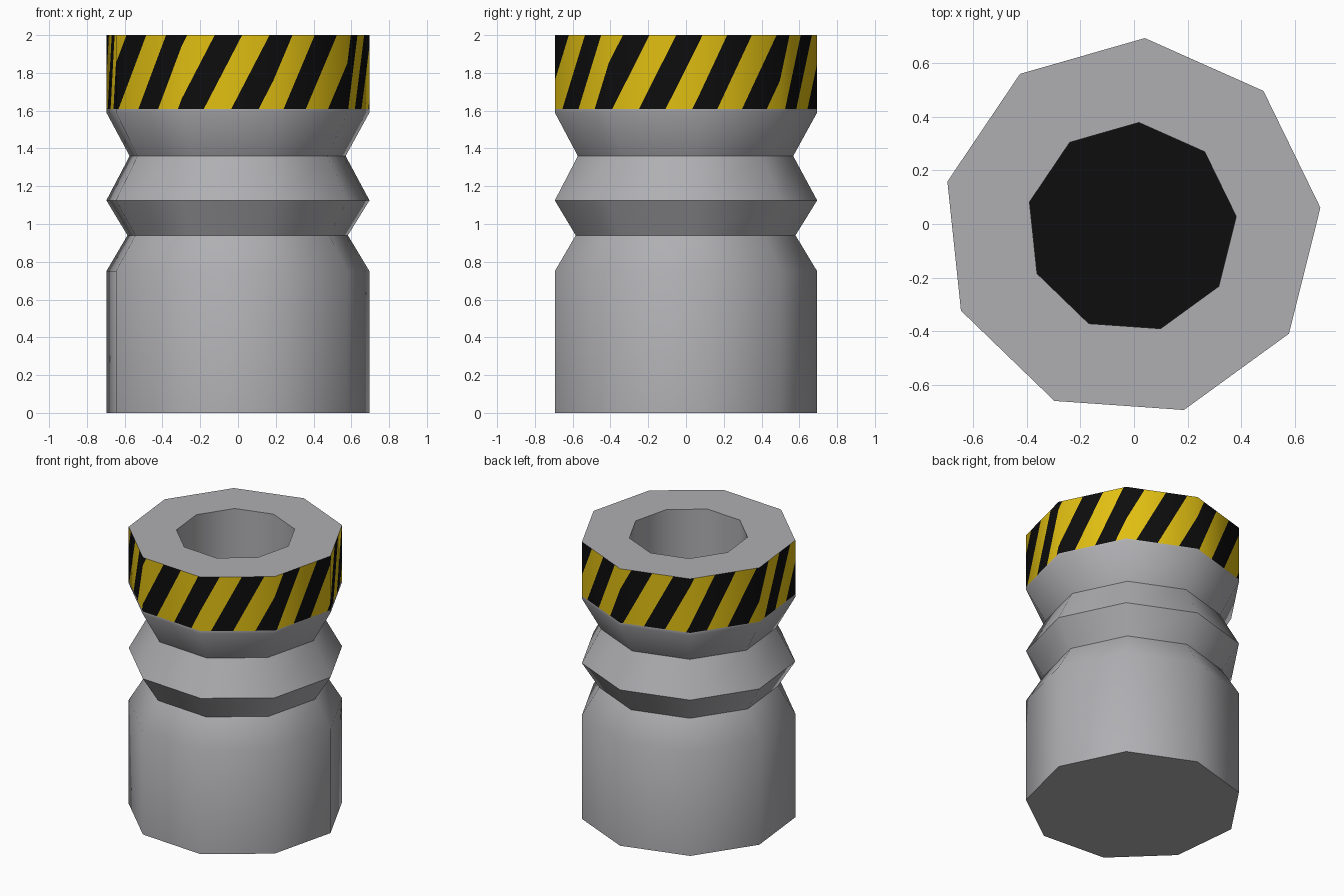
import bpy, bmesh, math
from mathutils import Vector

if "Cube" in bpy.data.objects:
    bpy.data.objects.remove(bpy.data.objects["Cube"])

N = 9                       # sides
R = 0.709                   # outer corner radius
CX, CY = -0.009, -0.013     # axis position that centres the nine-sided outline
START = math.radians(246)   # first corner, left end of the front side
STEP = 2 * math.pi / N
BAND_LOW, TOP = 1.61, 2.0


def material(name, rgb):
    m = bpy.data.materials.new(name)
    m.diffuse_color = (*rgb, 1)
    m.use_nodes = True
    m.node_tree.nodes["Principled BSDF"].inputs["Base Color"].default_value = m.diffuse_color
    return m


grey = material("grey metal", (0.43, 0.43, 0.45))
yellow = material("hazard yellow", (0.75, 0.52, 0.006))
black = material("black", (0.004, 0.004, 0.004))


def corner(i, r, z):
    a = START + i * STEP
    return Vector((CX + r * math.cos(a), CY + r * math.sin(a), z))


def make_object(name, bm, mats):
    me = bpy.data.meshes.new(name)
    bm.to_mesh(me)
    bm.free()
    ob = bpy.data.objects.new(name, me)
    bpy.context.collection.objects.link(ob)
    for m in mats:
        me.materials.append(m)
    return ob


def lathe(name, profile, mats, cap_start=False, cap_end=False, end_mat=0):
    """Nine-sided turned shape from (radius, height) points."""
    bm = bmesh.new()
    rings = [[bm.verts.new(corner(i, r, z)) for i in range(N)] for r, z in profile]
    for a, b in zip(rings, rings[1:]):
        for i in range(N):
            j = (i + 1) % N
            bm.faces.new((a[i], a[j], b[j], b[i]))
    if cap_start:
        bm.faces.new(rings[0][::-1])
    if cap_end:
        bm.faces.new(rings[-1]).material_index = end_mat
    ob = make_object(name, bm, mats)
    bpy.ops.object.select_all(action='DESELECT')
    ob.select_set(True)
    bpy.context.view_layer.objects.active = ob
    bpy.ops.object.shade_smooth_by_angle(angle=math.radians(45))
    return ob


# Grooved body with closed base
lathe("body", [(R, 0), (R, 0.75), (0.594, 0.94), (R, 1.125), (0.582, 1.36),
               (R, 1.59), (R, BAND_LOW)], [grey], cap_start=True)

# Flat rim, bore wall and black bore floor
lathe("rim_and_bore", [(R, TOP), (0.393, TOP), (0.393, 1.0)], [grey, black],
      cap_end=True, end_mat=1)

# Hazard band: each side is cut along slanted stripe edges
SIDE = 2 * R * math.sin(STEP / 2)
PERIOD = N * SIDE / 15
SLANT = 0.52
U0 = 0.32                   # a yellow stripe starts here on the top edge

bm = bmesh.new()
low = [bm.verts.new(corner(i, R, BAND_LOW)) for i in range(N)]
high = [bm.verts.new(corner(i, R, TOP)) for i in range(N)]
for i in range(N):
    j = (i + 1) % N
    bm.faces.new((low[i], low[j], high[j], high[i]))


def side_of(face):
    c = face.calc_center_median()
    a = math.atan2(c.y - CY, c.x - CX)
    return int(((a - START) % (2 * math.pi)) / STEP)


def side_axis(i):
    return (corner(i + 1, R, TOP) - corner(i, R, TOP)).normalized()


for i in range(N):
    d = side_axis(i)
    for k in range(-4, 34):
        t = U0 + k * PERIOD / 2 - i * SIDE
        if -0.01 < t < SIDE + SLANT * (TOP - BAND_LOW) + 0.01:
            faces = [f for f in bm.faces if side_of(f) == i]
            edges = {e for f in faces for e in f.edges}
            verts = {v for f in faces for v in f.verts}
            bmesh.ops.bisect_plane(bm, geom=faces + list(edges) + list(verts),
                                   dist=0.0002, plane_co=corner(i, R, TOP) + d * t,
                                   plane_no=d - Vector((0, 0, SLANT)))

for f in bm.faces:
    i = side_of(f)
    rel = f.calc_center_median() - corner(i, R, TOP)
    phase = (i * SIDE + rel.dot(side_axis(i)) - SLANT * rel.z - U0) / PERIOD
    f.material_index = 0 if phase % 1 < 0.5 else 1
    f.smooth = True

band = make_object("hazard_band", bm, [yellow, black])
# Radial normals keep the band smoothly shaded across the cuts
band.data.normals_split_custom_set_from_vertices(
    [Vector((v.co.x - CX, v.co.y - CY, 0)).normalized() for v in band.data.vertices])
